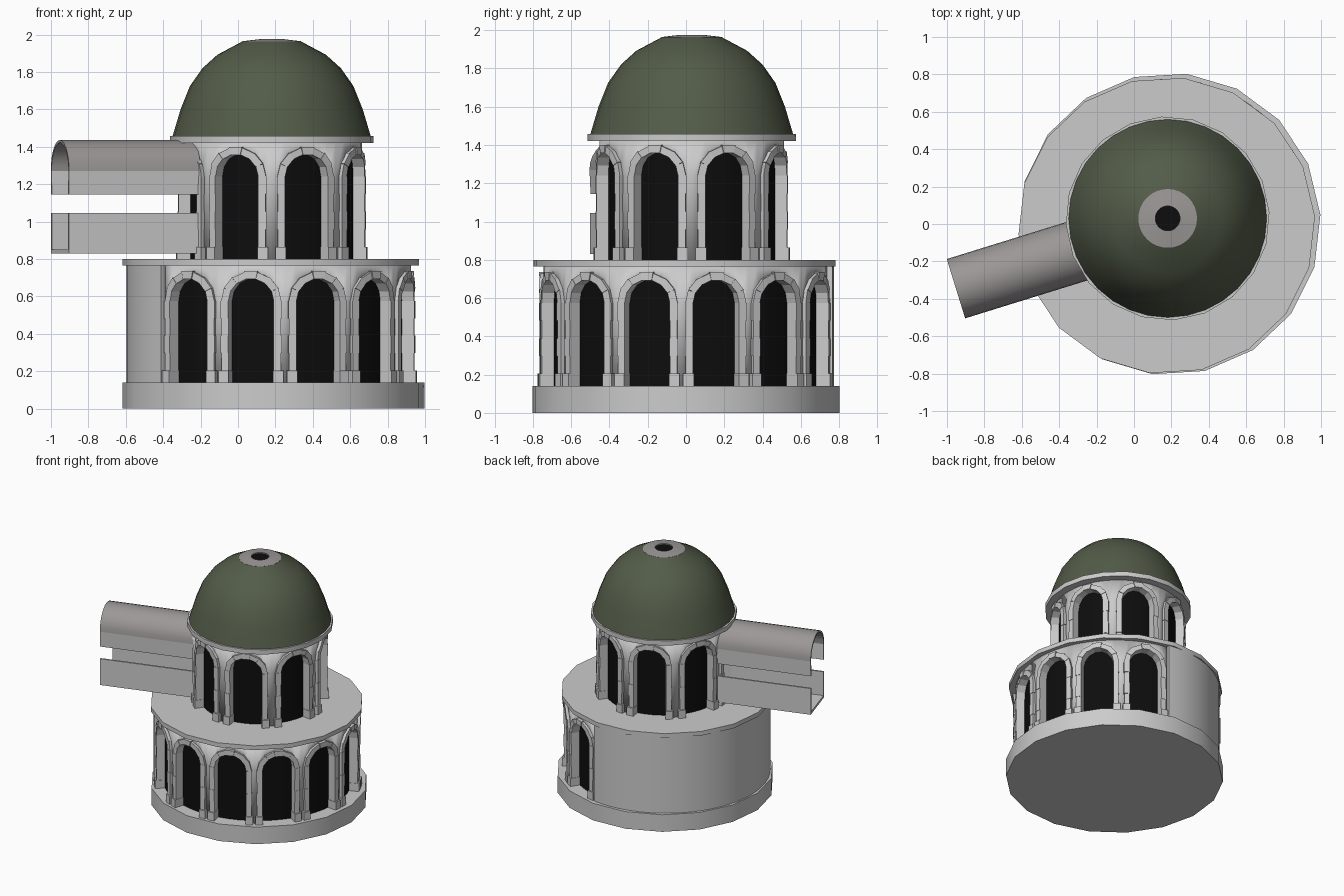
import bpy, bmesh
from math import sin, cos, pi, radians, atan2

if "Cube" in bpy.data.objects:
    bpy.data.objects.remove(bpy.data.objects["Cube"])

def material(name, rgb):
    m = bpy.data.materials.new(name)
    m.diffuse_color = (*rgb, 1)
    m.use_nodes = True
    m.node_tree.nodes["Principled BSDF"].inputs["Base Color"].default_value = m.diffuse_color
    return m

BLACK = material("black", (0.004, 0.004, 0.004))
GREEN = material("dome_green", (0.085, 0.105, 0.065))
SLATE = material("slate", (0.33, 0.31, 0.31))

def finish(name, bm, mat=None, smooth=True, normals=True):
    bmesh.ops.remove_doubles(bm, verts=bm.verts, dist=1e-5)
    if normals:
        bmesh.ops.recalc_face_normals(bm, faces=bm.faces)
    me = bpy.data.meshes.new(name)
    bm.to_mesh(me)
    bm.free()
    ob = bpy.data.objects.new(name, me)
    bpy.context.collection.objects.link(ob)
    if mat:
        me.materials.append(mat)
    if smooth:
        bpy.ops.object.select_all(action='DESELECT')
        ob.select_set(True)
        bpy.context.view_layer.objects.active = ob
        bpy.ops.object.shade_smooth_by_angle(angle=radians(32))
    return ob

def lathe(name, c, profile, n, rot=0.0, mat=None):
    """Revolve an (r, z) profile about the vertical axis at c."""
    bm = bmesh.new()
    rings = []
    for r, z in profile:
        if r == 0:
            rings.append([bm.verts.new((c[0], c[1], z))] * n)
        else:
            rings.append([bm.verts.new((c[0] + r * cos(rot + 2 * pi * i / n),
                                        c[1] + r * sin(rot + 2 * pi * i / n), z)) for i in range(n)])
    for a, b in zip(rings, rings[1:]):
        for i in range(n):
            j = (i + 1) % n
            bm.faces.new(list(dict.fromkeys((a[i], a[j], b[j], b[i]))))
    return finish(name, bm, mat)

def disc(name, c, r, z0, z1, n, rot=0.0, mat=None):
    return lathe(name, c, [(0, z0), (r, z0), (r, z1), (0, z1)], n, rot, mat)

def polar(c, r, ang, z):
    return (c[0] + r * cos(ang), c[1] + r * sin(ang), z)

def block(bm, c, quad, scale, ang, r0, r1):
    """Stone block: quad of (u, z) wrapped on the drum, between radii r0 and r1."""
    lo, hi = [[bm.verts.new(polar(c, r, ang + u / scale, z)) for u, z in quad] for r in (r0, r1)]
    bm.faces.new(lo)
    bm.faces.new(hi[::-1])
    for i in range(4):
        j = (i + 1) % 4
        bm.faces.new((lo[i], lo[j], hi[j], hi[i]))

def arcade(name, c, r, angles, half_ang, z0, spring, top):
    rise, half = 0.12, 0.12
    wall, frames = bmesh.new(), bmesh.new()

    def quad(a, u0, u1, zs):
        us = (u0, u1, u1, u0)
        wall.faces.new([wall.verts.new(polar(c, r, a + u / r, z)) for u, z in zip(us, zs)])

    def ell(w, h, t):
        return (-w * cos(t), spring + h * sin(t))

    for a in angles:
        # wall panel with arched opening
        edge, w = half_ang * r, half + 0.004
        pts = [ell(w, rise + 0.004, pi * i / 12) for i in range(13)]
        for (u0, za), (u1, zb) in zip(pts, pts[1:]):
            quad(a, u0, u1, (za, zb, top, top))
        for u0, u1 in ((-edge, -w), (w, edge)):
            quad(a, u0, u1, (z0, z0, spring, spring))
            quad(a, u0, u1, (spring, spring, top, top))
        # jamb stones and pedestals
        zb, n = z0 + 0.065, 4
        for s in (-1, 1):
            block(frames, c, [(s * 0.117, z0), (s * 0.17, z0), (s * 0.17, zb), (s * 0.117, zb)],
                  r, a, r - 0.045, r + 0.031)
            for k in range(n):
                p, q = [zb + (spring - zb) * (k + d) / n for d in (0, 1)]
                out = 0.158 + 0.004 * (k % 2)
                block(frames, c, [(s * half, p), (s * out, p), (s * out, q), (s * half, q)],
                      r, a, r - 0.045, r + 0.02 + 0.003 * (k % 2))
        # voussoirs
        for k in range(7):
            t0, t1 = pi * k / 7, pi * (k + 1) / 7
            grow = 0.006 if k == 3 else 0.003 * (k % 2)
            block(frames, c, [ell(half, rise, t0), ell(0.16, 0.158 + grow, t0),
                              ell(0.16, 0.158 + grow, t1), ell(half, rise, t1)],
                  r, a, r - 0.045, r + 0.02 + grow)
    ob = finish(name + "_wall", wall)
    # solidify inward whichever way the sheet faces
    p = ob.data.polygons[0]
    outward = (p.center.x - c[0]) * p.normal.x + (p.center.y - c[1]) * p.normal.y > 0
    m = ob.modifiers.new("thickness", 'SOLIDIFY')
    m.thickness, m.offset = 0.05, (-1 if outward else 1)
    finish(name + "_arch_stones", frames, smooth=False, normals=True)

LOW, UP, ROT = (0.18, 0.0), (0.18, 0.03), radians(3.5)

# lower storey
disc("base_plinth", (0.19, 0), 0.808, 0, 0.14, 18, ROT)
disc("lower_dark_core", LOW, 0.70, 0.13, 0.77, 64, 0, BLACK)
STEP = 27.6
arcade("lower_arcade", LOW, 0.745, [radians(-126 + STEP * i) for i in range(8)],
       radians(STEP / 2), 0.14, 0.575, 0.775)

# plain curved wall at the back left
bm = bmesh.new()
a0, a1, n = radians(81), radians(220.2), 24
for i in range(n):
    p, q = [a0 + (a1 - a0) * (i + d) / n for d in (0, 1)]
    for r0, r1, z0, z1 in ((0.775, 0.775, 0.14, 0.775), (0.775, 0.69, 0.775, 0.775)):
        bm.faces.new([bm.verts.new(polar(LOW, r, a, z)) for r, a, z in
                      ((r0, p, z0), (r0, q, z0), (r1, q, z1), (r1, p, z1))])
for a in (a0, a1):
    bm.faces.new([bm.verts.new(polar(LOW, r, a, z)) for r, z in
                  ((0.69, 0.14), (0.775, 0.14), (0.775, 0.775), (0.69, 0.775))])
finish("plain_back_wall", bm)
disc("terrace_deck", (0.175, -0.008), 0.794, 0.765, 0.80, 18, ROT)

# upper storey
disc("upper_dark_core", UP, 0.44, 0.79, 1.43, 64, 0, BLACK)
arcade("upper_arcade", UP, 0.482, [radians(22.5 + 45 * i) for i in range(8)],
       radians(22.5), 0.80, 1.24, 1.43)
disc("cornice", UP, 0.545, 1.42, 1.458, 20, ROT)

# dome with crown ring and dark oculus
lathe("dome", UP, [(0.53, 1.456), (0.487, 1.60), (0.437, 1.725), (0.37, 1.82),
                   (0.29, 1.892), (0.157, 1.963)], 32, 0, GREEN)
lathe("crown_ring", UP, [(0.157, 1.955), (0.157, 1.964), (0.066, 1.975), (0.066, 1.94)], 32, 0, SLATE)
disc("oculus", UP, 0.07, 1.93, 1.966, 32, 0, BLACK)

# covered bridge: cross-sections swept along its axis
AX = atan2(-0.31, -1.0)

def sweep(name, section, d0, d1, mat=None):
    bm = bmesh.new()
    ends = [[bm.verts.new((UP[0] + d * cos(AX) - v * sin(AX),
                           UP[1] - 0.025 + d * sin(AX) + v * cos(AX), z)) for v, z in section]
            for d in (d0, d1)]
    k = len(section)
    for i in range(k):
        j = (i + 1) % k
        bm.faces.new((ends[0][i], ends[0][j], ends[1][j], ends[1][i]))
    for e in ends:
        bm.faces.new(e)
    return finish(name, bm, mat)

D0, D1, H, T = 0.45, 1.185, 0.166, 0.014
arc = [pi * i / 14 for i in range(15)]
sweep("bridge_barrel_roof", [(H * cos(t), 1.27 + H * sin(t)) for t in arc] +
      [((H - T) * cos(t), 1.27 + (H - T) * sin(t)) for t in reversed(arc)], D0, D1, SLATE)
for s, side in ((-1, "left"), (1, "right")):
    sweep("bridge_upper_wall_" + side, [(s * H, 1.27), (s * (H - 0.006), 1.145),
          (s * (H - T - 0.006), 1.145), (s * (H - T), 1.27)], D0, D1)
W = H - 0.004
sweep("bridge_trough", [(-W, 0.83), (W, 0.83), (W, 1.045), (W - T, 1.045), (W - T, 0.85),
                        (T - W, 0.85), (T - W, 1.045), (-W, 1.045)], D0, D1)
